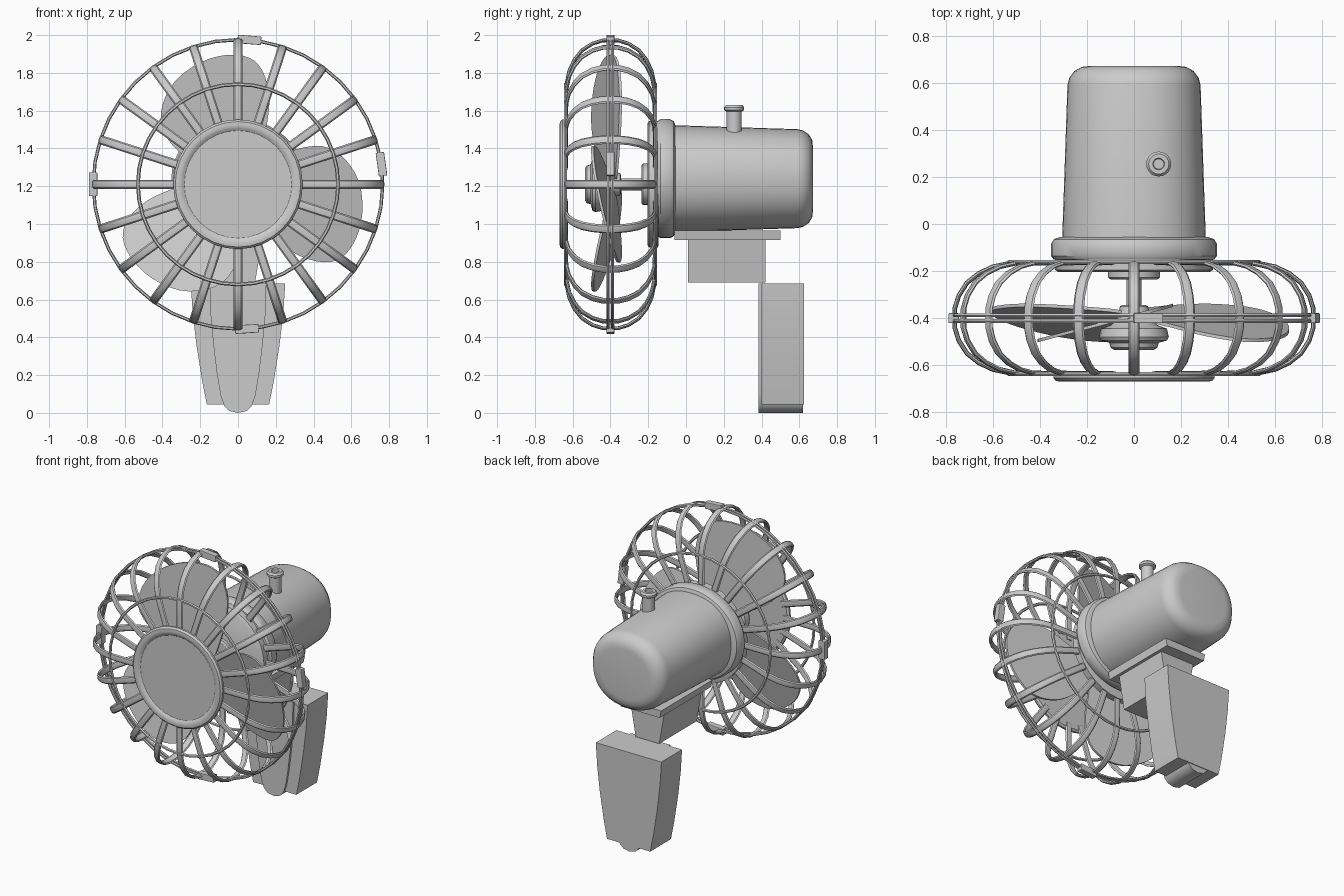
import bpy, bmesh
from math import sin, cos, pi, radians, copysign
from mathutils import Vector, Matrix

if "Cube" in bpy.data.objects:
    bpy.data.objects.remove(bpy.data.objects["Cube"])

CZ, CY = 1.21, -0.40      # cage axis height and cage middle plane


def finish(bm, name, smooth=True, bevel=0):
    bmesh.ops.recalc_face_normals(bm, faces=bm.faces)
    me = bpy.data.meshes.new(name)
    bm.to_mesh(me)
    bm.free()
    ob = bpy.data.objects.new(name, me)
    bpy.context.collection.objects.link(ob)
    if bevel:
        m = ob.modifiers.new("bevel", 'BEVEL')
        m.width, m.segments = bevel, 2
    if smooth:
        bpy.ops.object.select_all(action='DESELECT')
        ob.select_set(True)
        bpy.context.view_layer.objects.active = ob
        bpy.ops.object.shade_smooth_by_angle(angle=radians(35))
    return ob


def skin(bm, rings, closed=False):
    """Bridge a list of point rings; cap the ends unless closed."""
    vs = [[bm.verts.new(p) for p in r] for r in rings]
    n, k = len(vs), len(vs[0])
    for i in range(n if closed else n - 1):
        a, b = vs[i], vs[(i + 1) % n]
        for j in range(k):
            bm.faces.new((a[j], a[(j + 1) % k], b[(j + 1) % k], b[j]))
    if not closed:
        bm.faces.new(vs[0])
        bm.faces.new(vs[-1])


def lathe(name, profile, cz=CZ, sides=32, sx=1, power=2, closed=False):
    """Turn (radius, y) points about the y axis; power > 2 squares the section."""
    def pt(r, y, a):
        c, s = cos(a), sin(a)
        f = lambda v: copysign(abs(v) ** (2 / power), v)
        return (r * sx * f(c), y, cz + r * f(s))
    bm = bmesh.new()
    skin(bm, [[pt(r, y, 2 * pi * i / sides) for i in range(sides)]
              for r, y in profile], closed)
    return finish(bm, name)


def ring(name, r, y, t):
    return lathe(name, [(r + t * cos(a), y + t * sin(a))
                        for a in [i * pi / 3 for i in range(6)]], sides=40, closed=True)


def prism(name, outline, y0, y1, smooth=True, bevel=0):
    """Extrude an (x, z) outline from y0 to y1."""
    bm = bmesh.new()
    skin(bm, [[(x, y, z) for x, z in outline] for y in (y0, y1)])
    return finish(bm, name, smooth, bevel)


def mirrored(half):
    return half + [(-x, z) for x, z in reversed(half) if x]


# cage ribs: flattened oval section swept along a rounded C path
half = [(0.30, -0.235), (0.42, -0.235), (0.53, -0.233), (0.60, -0.218), (0.66, -0.19),
        (0.71, -0.15), (0.745, -0.095), (0.762, -0.04)]
path = [Vector(p) for p in half + [(r, -y) for r, y in reversed(half)]]
bm = bmesh.new()
for k in range(20):
    a = k * pi / 10
    out, side = Vector((cos(a), 0, sin(a))), Vector((-sin(a), 0, cos(a)))
    rings = []
    for i, p in enumerate(path):
        t = (path[min(i + 1, len(path) - 1)] - path[max(i - 1, 0)]).normalized()
        nrm = out * t.y - Vector((0, 1, 0)) * t.x
        c = out * p.x + Vector((0, CY + p.y, CZ))
        rings.append([c + side * 0.024 * cos(b) + nrm * 0.010 * sin(b)
                      for b in [j * pi / 4 for j in range(8)]])
    skin(bm, rings)
finish(bm, "cage_ribs")

# cage hoops
ring("front_hoop", 0.53, -0.638, 0.010)
ring("back_hoop", 0.53, -0.162, 0.010)
ring("front_rim_hoop", 0.766, -0.412, 0.009)
ring("back_rim_hoop", 0.766, -0.388, 0.009)

# clips holding the two cage halves together
for i, deg in enumerate((85.5, 8, 180, 273.5)):
    bm = bmesh.new()
    bmesh.ops.create_cube(bm, size=1, matrix=Matrix.Translation((0, CY, CZ))
                          @ Matrix.Rotation(-radians(deg), 4, 'Y')
                          @ Matrix.Translation((0.767, 0, 0))
                          @ Matrix.Diagonal((0.045, 0.042, 0.125, 1)))
    finish(bm, f"cage_clip_{i + 1}", False, 0.004)

# front badge disc and rear cage plate
lathe("front_disc", [(0.33, -0.632), (0.343, -0.642), (0.343, -0.655), (0.332, -0.667),
                     (0.312, -0.670), (0.296, -0.664), (0.285, -0.656), (0.12, -0.656)])
lathe("rear_cage_plate", [(0.32, -0.205), (0.335, -0.195), (0.335, -0.15), (0.32, -0.145)])

# hub, shaft and shaft collar
lathe("hub", [(0.085, -0.535), (0.10, -0.525), (0.105, -0.505), (0.14, -0.495),
              (0.148, -0.48), (0.14, -0.445), (0.10, -0.43), (0.07, -0.40),
              (0.06, -0.35), (0.05, -0.345)], sides=24)
lathe("shaft", [(0.032, -0.40), (0.032, -0.15)], sides=16)
lathe("shaft_collar", [(0.10, -0.235), (0.11, -0.228), (0.11, -0.19)], sides=24)

# three pitched blades from one smoothed outline
pts = [Vector(p) for p in [(0.06, 0.03), (0.12, 0.18), (0.155, 0.33), (0.165, 0.47),
                           (0.13, 0.60), (0.06, 0.67), (-0.06, 0.685), (-0.20, 0.645),
                           (-0.33, 0.55), (-0.40, 0.42), (-0.40, 0.29), (-0.31, 0.17),
                           (-0.18, 0.09), (-0.06, 0.02)]]
outline = []
for i in range(len(pts)):
    p0, p1, p2, p3 = (pts[(i + j) % len(pts)] for j in (-1, 0, 1, 2))
    for t in (0, 1 / 3, 2 / 3):
        outline.append(0.5 * (2 * p1 + (p2 - p0) * t + (2 * p0 - 5 * p1 + 4 * p2 - p3) * t * t
                              + (3 * p1 - p0 - 3 * p2 + p3) * t ** 3))
for k in range(3):
    bm = bmesh.new()
    skin(bm, [[(p.x, -0.42 + 0.26 * (p.x + 0.12) + d, p.y) for p in outline]
              for d in (-0.007, 0.007)])
    bm.transform(Matrix.Translation((0, 0, CZ)) @ Matrix.Rotation(k * 2 * pi / 3, 4, 'Y'))
    finish(bm, f"blade_{k + 1}")

# motor housing and its front collar, slightly oval
MZ = 1.24
lathe("motor_collar", [(0.28, -0.155), (0.305, -0.15), (0.315, -0.135), (0.315, -0.085),
                       (0.305, -0.065), (0.28, -0.055)], MZ, 40, 1.12)
lathe("motor_housing", [(0.283, -0.08), (0.282, -0.04), (0.262, 0.59), (0.255, 0.62),
                        (0.235, 0.65), (0.205, 0.668), (0.17, 0.672)], MZ, 40, 1.08, 2.2)

# oscillation knob on top
knob = lathe("oscillation_knob", [(0.04, 1.46), (0.04, 1.595), (0.053, 1.603), (0.053, 1.618),
                                  (0.043, 1.63), (0.025, 1.63), (0.022, 1.618)], 0, 20)
knob.data.transform(Matrix.Translation((0.105, 0.255, 0)) @ Matrix.Rotation(pi / 2, 4, 'X')
                    @ Matrix.Diagonal((1, 1, 1, 1)))
knob.data.update()

# bracket plate and tapered neck
prism("bracket_plate", mirrored([(0.16, 0.965), (0.15, 0.915)]), -0.06, 0.50, False)
prism("neck", mirrored([(0.13, 0.92), (0.09, 0.69)]), 0.01, 0.42, False)

# wall stand with a rounded tongue running down its front
prism("stand", mirrored([(0.25, 0.685), (0.24, 0.53), (0.22, 0.36), (0.19, 0.17),
                         (0.165, 0.045), (0.08, 0.045)]), 0.40, 0.625)
prism("stand_tongue", mirrored([(0.15, 0.685), (0.145, 0.52), (0.13, 0.36), (0.112, 0.21),
                                (0.092, 0.09), (0.072, 0.035), (0.045, 0.01), (0, 0)]),
      0.385, 0.62)
